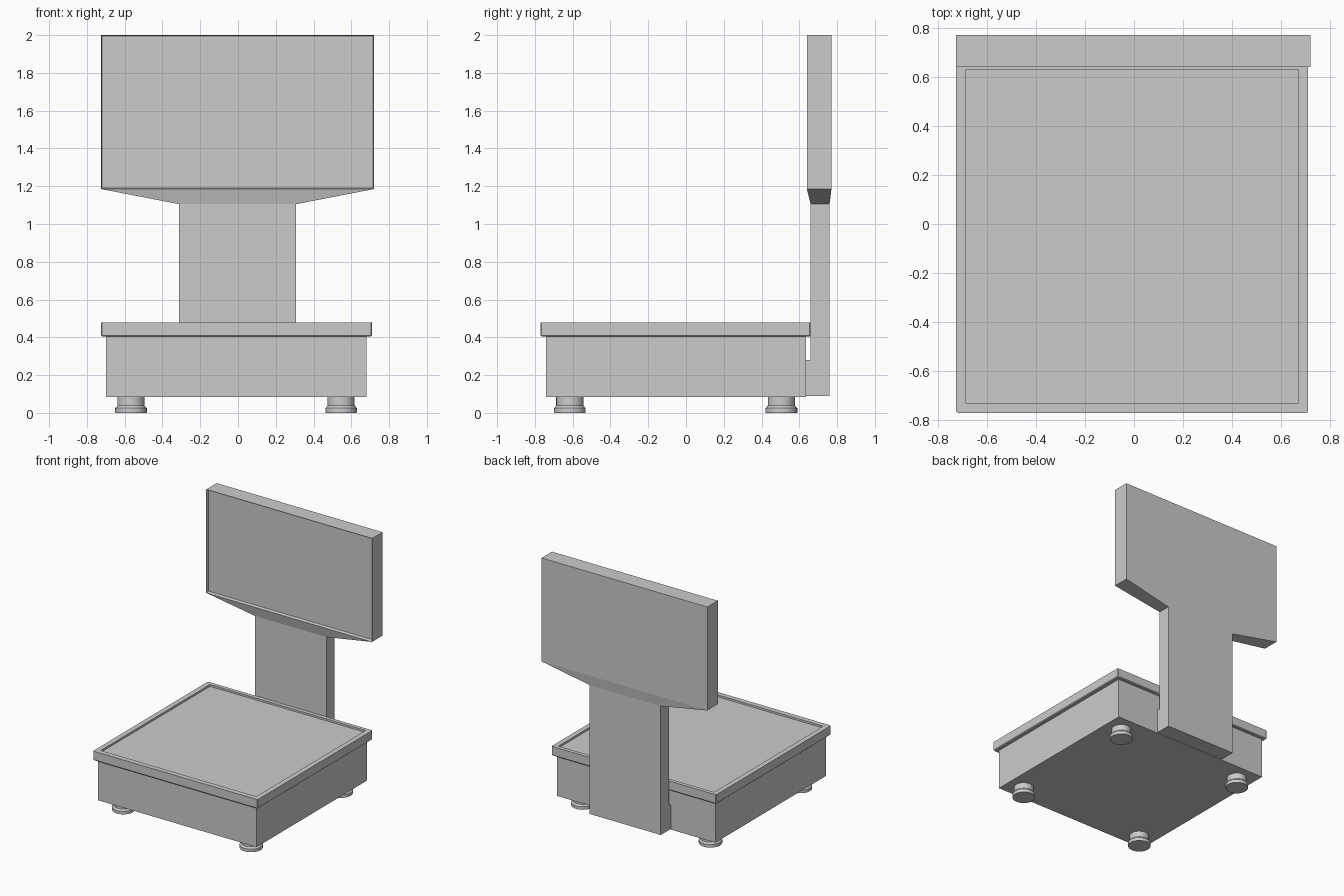
import bpy, bmesh, math

if "Cube" in bpy.data.objects:
    bpy.data.objects.remove(bpy.data.objects["Cube"])


def finish(bm, name):
    bmesh.ops.recalc_face_normals(bm, faces=bm.faces)
    me = bpy.data.meshes.new(name)
    bm.to_mesh(me)
    bm.free()
    ob = bpy.data.objects.new(name, me)
    bpy.context.collection.objects.link(ob)
    return ob


def loft(bm, rings):
    """Bridge closed rings of equal size and cap both ends."""
    vs = [[bm.verts.new(p) for p in r] for r in rings]
    n = len(vs[0])
    for a, b in zip(vs, vs[1:]):
        for i in range(n):
            j = (i + 1) % n
            bm.faces.new((a[i], a[j], b[j], b[i]))
    bm.faces.new(vs[0][::-1])
    bm.faces.new(vs[-1])


def rect(x0, x1, y0, y1, z, c=0.0):
    """Horizontal rectangle, optionally with clipped corners."""
    if not c:
        return [(x0, y0, z), (x1, y0, z), (x1, y1, z), (x0, y1, z)]
    return [(x0 + c, y0, z), (x1 - c, y0, z), (x1, y0 + c, z), (x1, y1 - c, z),
            (x1 - c, y1, z), (x0 + c, y1, z), (x0, y1 - c, z), (x0, y0 + c, z)]


# Base housing
bm = bmesh.new()
loft(bm, [rect(-0.70, 0.68, -0.74, 0.635, z) for z in (0.085, 0.41)])
finish(bm, "base_housing")

# Weighing pan: rim with a shallow recessed plate
bm = bmesh.new()
loft(bm, [
    rect(-0.719, 0.704, -0.765, 0.655, 0.405, 0.006),
    rect(-0.725, 0.71, -0.77, 0.66, 0.411, 0.006),
    rect(-0.725, 0.71, -0.77, 0.66, 0.478, 0.006),
    rect(-0.685, 0.67, -0.73, 0.63, 0.478, 0.001),
    rect(-0.685, 0.67, -0.73, 0.63, 0.463, 0.001),
])
finish(bm, "weighing_pan")

# Rear column: side profile (y, z) with a mounting step, extruded along x
profile = [(0.635, 0.09), (0.76, 0.09), (0.76, 1.11), (0.66, 1.11),
           (0.66, 0.28), (0.635, 0.28)]
bm = bmesh.new()
loft(bm, [[(x, y, z) for y, z in profile] for x in (-0.312, 0.307)])
finish(bm, "rear_column")

# Display head: tapered underside below a rectangular box
bm = bmesh.new()
loft(bm, [
    rect(-0.312, 0.307, 0.66, 0.76, 1.105),
    rect(-0.725, 0.72, 0.64, 0.77, 1.185),
    rect(-0.725, 0.72, 0.64, 0.77, 2.0),
])
# Thin bezel around the sunken display face
bm.faces.ensure_lookup_table()
bm.normal_update()
front = [f for f in bm.faces if all(abs(v.co.y - 0.64) < 1e-4 for v in f.verts)]
bmesh.ops.inset_region(bm, faces=front, thickness=0.006, use_even_offset=True)
for v in front[0].verts:
    v.co.y = 0.662
finish(bm, "display_head")

# Four levelling feet: turned profile (radius, z)
turned = [(0.082, 0.0), (0.084, 0.003), (0.084, 0.025), (0.078, 0.03),
          (0.076, 0.034), (0.072, 0.038), (0.072, 0.09)]
SIDES = 32
for side, x in (("left", -0.567), ("right", 0.546)):
    for end, y in (("front", -0.615), ("back", 0.505)):
        bm = bmesh.new()
        loft(bm, [[(x + r * math.cos(2 * math.pi * i / SIDES),
                    y + r * math.sin(2 * math.pi * i / SIDES), z)
                   for i in range(SIDES)] for r, z in turned])
        foot = finish(bm, f"{end}_{side}_foot")
        bpy.ops.object.select_all(action='DESELECT')
        foot.select_set(True)
        bpy.context.view_layer.objects.active = foot
        bpy.ops.object.shade_smooth_by_angle(angle=math.radians(30))
